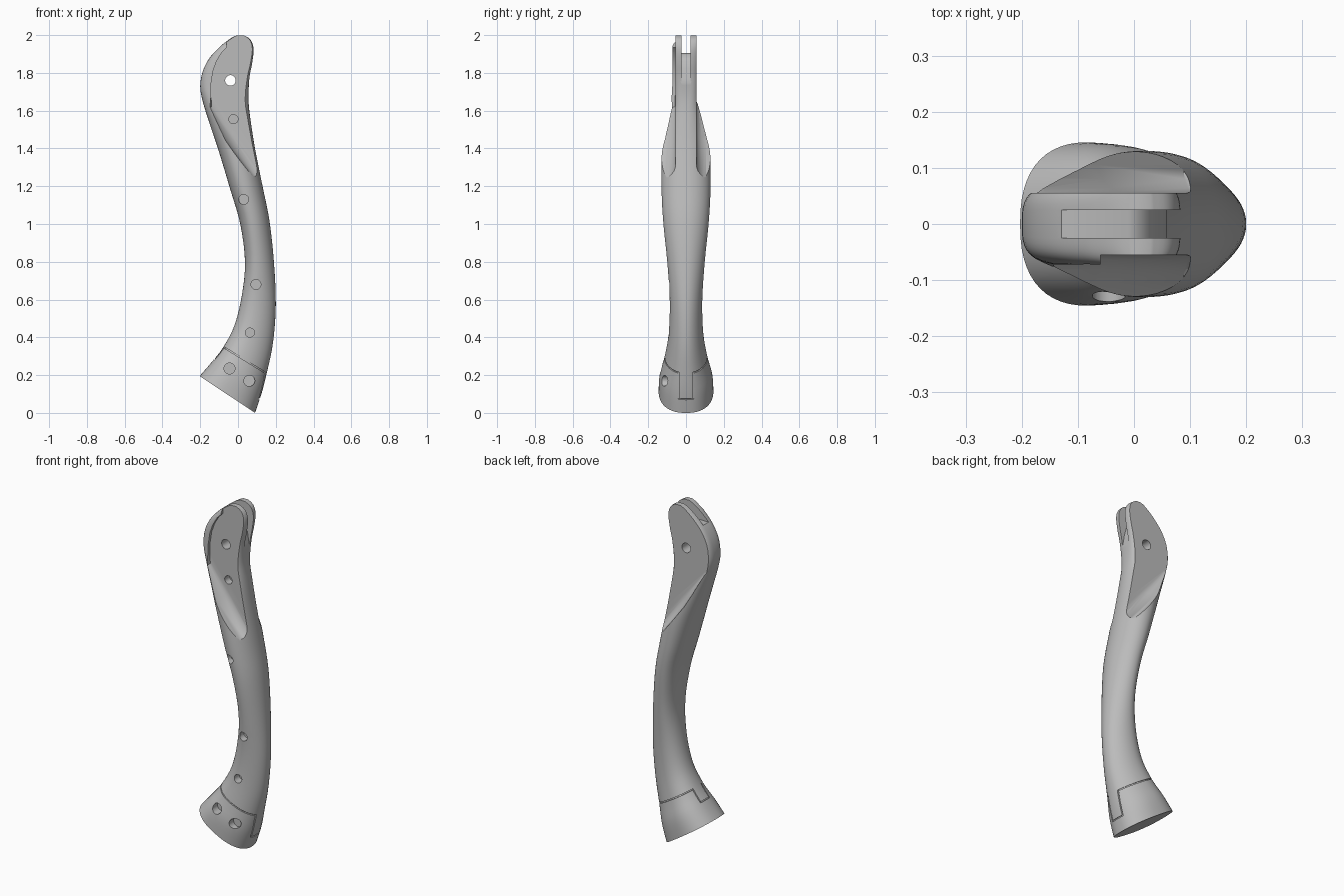
import bpy, bmesh, math
from mathutils import Vector, Matrix

if "Cube" in bpy.data.objects:
    bpy.data.objects.remove(bpy.data.objects["Cube"])

grey = bpy.data.materials.new("grey")
grey.diffuse_color = (0.5, 0.5, 0.5, 1)
grey.use_nodes = True
grey.node_tree.nodes["Principled BSDF"].inputs["Base Color"].default_value = grey.diffuse_color

# Section rows: left x, left z, right x, right z, half depth, squareness, egg skew
ROWS = [
    (-.203, .195, .09, .0, .144, 2.4, .10),
    (-.14, .268, .124, .10, .137, 2.3, .12),
    (-.08, .345, .152, .21, .112, 2.2, .15),
    (-.02, .46, .185, .37, .09, 2.1, .15),
    (.02, .62, .2, .57, .085, 2.1, .15),
    (.037, .80, .19, .80, .098, 2.1, .15),
    (.012, 1.0, .166, 1.02, .119, 2.1, .13),
    (-.04, 1.18, .13, 1.2, .129, 2.1, .1),
    (-.10, 1.38, .09, 1.4, .127, 2.1, .08),
    (-.15, 1.53, .068, 1.54, .109, 2.2, .06),
    (-.187, 1.65, .058, 1.62, .087, 2.6, .04),
    (-.2, 1.73, .055, 1.69, .077, 3.2, 0),
    (-.186, 1.81, .062, 1.78, .075, 3.8, 0),
    (-.15, 1.88, .075, 1.85, .075, 4, 0),
    (-.10, 1.935, .083, 1.915, .075, 4, 0),
    (-.06, 1.968, .077, 1.955, .075, 4, 0),
    (-.03, 1.988, .06, 1.982, .075, 4, 0),
    (-.005, 1.999, .03, 1.999, .075, 4, 0),
]


def new_object(name, bm):
    bmesh.ops.recalc_face_normals(bm, faces=bm.faces)
    me = bpy.data.meshes.new(name)
    bm.to_mesh(me)
    bm.free()
    ob = bpy.data.objects.new(name, me)
    me.materials.append(grey)
    bpy.context.collection.objects.link(ob)
    return ob


def skin(name, rings):
    bm = bmesh.new()
    loops = [[bm.verts.new(p) for p in r] for r in rings]
    n = len(loops[0])
    for a, b in zip(loops, loops[1:]):
        for i in range(n):
            j = (i + 1) % n
            bm.faces.new((a[i], a[j], b[j], b[i]))
    bm.faces.new(loops[0])
    bm.faces.new(loops[-1])
    return new_object(name, bm)


def smooth_rows(rows, steps):
    out = []
    for i in range(len(rows) - 1):
        p0, p1 = rows[max(i - 1, 0)], rows[i]
        p2, p3 = rows[i + 1], rows[min(i + 2, len(rows) - 1)]
        for s in range(steps):
            t = s / steps
            out.append([.5 * (2 * b + (c - a) * t + (2 * a - 5 * b + 4 * c - d) * t * t
                              + (3 * b - a - 3 * c + d) * t ** 3)
                        for a, b, c, d in zip(p0, p1, p2, p3)])
    return out + [list(rows[-1])]


def handle_loft(name, inset=0.0, count=56):
    rings = []
    for lx, lz, rx, rz, h, n, k in smooth_rows(ROWS, 4):
        mid, half = Vector((lx + rx, 0, lz + rz)) / 2, Vector((rx - lx, 0, rz - lz)) / 2
        half *= max(half.length - inset, .005) / half.length
        ring = []
        for i in range(count):
            a = math.tau * i / count
            c, s = math.cos(a), math.sin(a)
            u = math.copysign(abs(c) ** (2 / n), c)
            v = math.copysign(abs(s) ** (2 / n), s) * (1 - k * u)
            ring.append(mid + half * u + Vector((0, (h - inset) * v, 0)))
        rings.append(ring)
    return skin(name, rings)


def cut(target, cutter):
    m = target.modifiers.new("cut", 'BOOLEAN')
    m.operation, m.solver, m.object = 'DIFFERENCE', 'EXACT', cutter
    dg = bpy.context.evaluated_depsgraph_get()
    me = bpy.data.meshes.new_from_object(target.evaluated_get(dg))
    target.modifiers.clear()
    target.data = me


def cut_and_drop(target, cutter):
    cut(target, cutter)
    bpy.data.objects.remove(cutter)


def box(lo, hi, frame):
    bm = bmesh.new()
    bmesh.ops.create_cube(bm, size=1)
    for v in bm.verts:
        p = [(a + b) / 2 + c * (b - a) for a, b, c in zip(lo, hi, v.co)]
        v.co = frame @ Vector(p)
    return new_object("groove_cutter", bm)


def cylinder(x, z, r, y0, y1):
    return skin("hole_cutter", [[(x + r * math.cos(math.tau * i / 32), y,
                                  z + r * math.sin(math.tau * i / 32))
                                 for i in range(32)] for y in (y0, y1)])


handle = handle_loft("handle")

# Flat cheeks with a hollowed diagonal run-out; the front one leaves a raised lip
FRONT_EDGE = [(-.06, 2.1), (-.06, 1.935), (-.085, 1.91), (-.112, 1.865), (-.132, 1.81),
              (-.143, 1.74), (-.143, 1.68), (-.135, 1.625)]
BACK_EDGE = [(-.3, 2.1), (-.3, 1.95), (-.3, 1.9), (-.3, 1.85), (-.3, 1.8),
             (-.3, 1.76), (-.24, 1.7), (-.155, 1.64)]
for side, edge in ((-1, FRONT_EDGE), (1, BACK_EDGE)):
    rings = []
    for y, off in ((.055, 0), (.057, .015), (.064, .03), (.08, .048), (.105, .062), (.16, .075)):
        diag = [(-.02 - off * .75, 1.48 - off * .55), (.105 - off * .3, 1.315 - off * 1.15),
                (.3, 1.28 - off), (.3, 2.1)]
        last = (edge[-1][0] - off * .3, edge[-1][1] - off * .2)
        rings.append([(x, side * y, z) for x, z in edge[:-1] + [last] + diag])
    cut_and_drop(handle, skin("cheek_cutter", rings))

# Slot in the head
slot = [(-.3, 1.905), (-.01, 1.905), (.012, 1.895), (.032, 1.865), (.045, 1.82),
        (.053, 1.77), (.07, 1.70), (.3, 1.70), (.3, 2.1), (-.3, 2.1)]
cut_and_drop(handle, skin("slot_cutter", [[(x, y, z) for x, z in slot] for y in (-.025, .025)]))

# Pivot hole through the head, then blind holes in the front
cut_and_drop(handle, cylinder(-.04, 1.76, .028, -.3, .3))
for x, z, r, y in ((-.024, 1.555, .024, -.01), (.03, 1.13, .026, -.075), (.095, .68, .026, -.045),
                   (.063, .425, .024, -.045), (-.045, .235, .029, -.085), (.06, .17, .029, -.085)):
    cut_and_drop(handle, cylinder(x, z, r, -.3, y))

# Shallow seam around the butt collar, with a tongue at each end
core = handle_loft("groove_core", inset=.008)
u, w = Vector((.852, 0, -.523)), Vector((-.523, 0, -.852))
frame = Matrix((u, (0, 1, 0), w)).transposed().to_4x4()
frame.translation = (.035, 0, .28)
g, t = .003, .04
grooves = [((-.3, s * t - g, -g), (.3, s * .25, g)) for s in (-1, 1)]
for u0, u1, depth in ((.03, .31, .135), (-.31, -.03, .08)):
    grooves += [((u0, s * t - g, -g * .9), (u1, s * t + g, depth)) for s in (-1, 1)]
    grooves.append(((u0 - .002, -t - g * 1.1, depth - g), (u1 + .002, t + g * 1.1, depth + g)))
for lo, hi in grooves:
    lo, hi = [min(a, b) for a, b in zip(lo, hi)], [max(a, b) for a, b in zip(lo, hi)]
    piece = box(lo, hi, frame)
    cut(piece, core)
    cut_and_drop(handle, piece)
bpy.data.objects.remove(core)

# Smooth shading with sharp cut edges
bpy.context.view_layer.objects.active = handle
handle.select_set(True)
bpy.ops.object.shade_smooth_by_angle(angle=math.radians(32))
